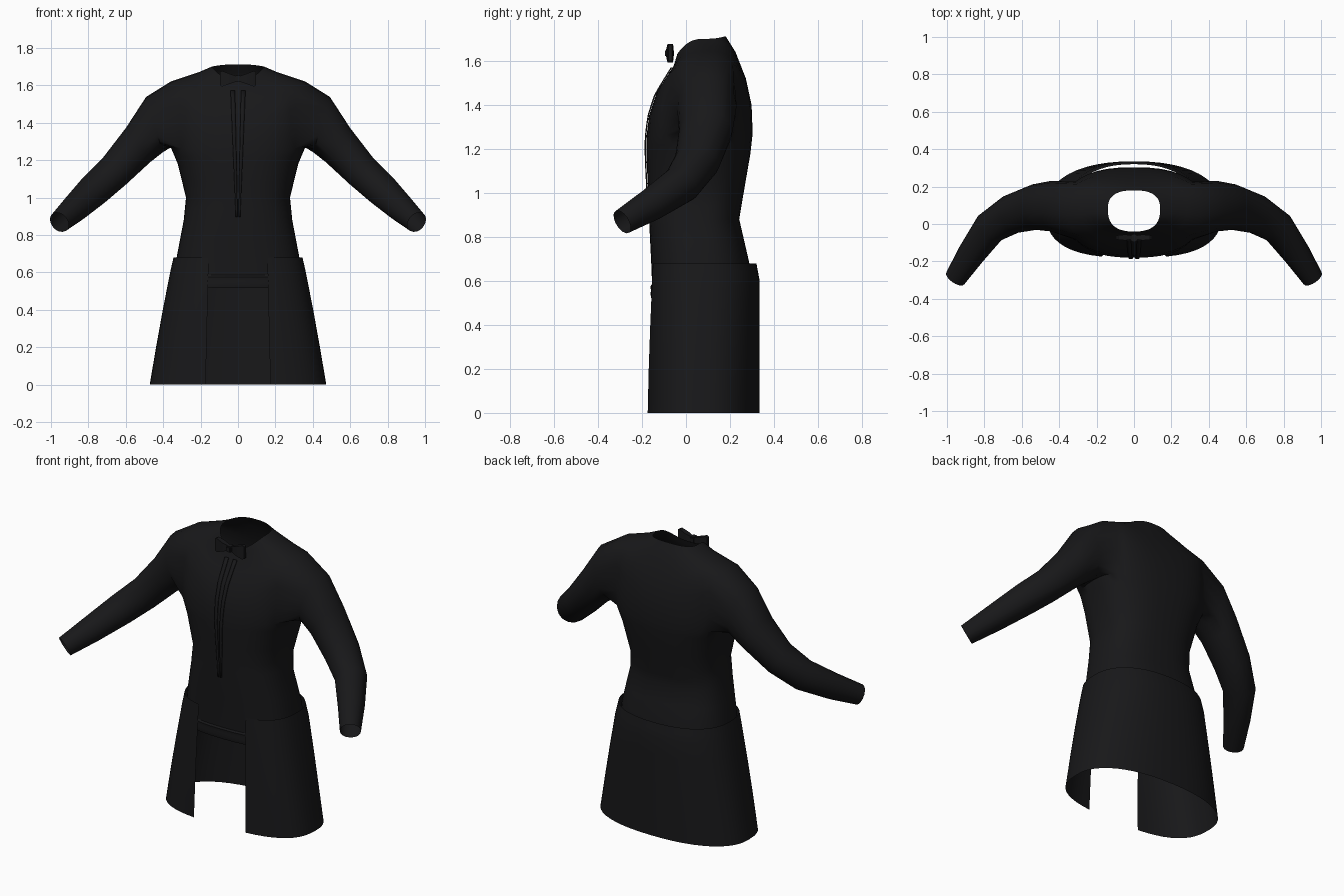
import bpy, bmesh, math
from mathutils import Vector

if "Cube" in bpy.data.objects:
    bpy.data.objects.remove(bpy.data.objects["Cube"])

mat = bpy.data.materials.new("black_cloth")
mat.diffuse_color = (0.009, 0.009, 0.010, 1)
mat.use_nodes = True
mat.node_tree.nodes["Principled BSDF"].inputs["Base Color"].default_value = mat.diffuse_color


def finish(name, bm, mirror=True, thick=0, angle=50):
    bmesh.ops.recalc_face_normals(bm, faces=bm.faces)
    me = bpy.data.meshes.new(name)
    bm.to_mesh(me)
    bm.free()
    ob = bpy.data.objects.new(name, me)
    bpy.context.collection.objects.link(ob)
    me.materials.append(mat)
    bpy.ops.object.select_all(action='DESELECT')
    ob.select_set(True)
    bpy.context.view_layer.objects.active = ob
    bpy.ops.object.shade_smooth_by_angle(angle=math.radians(angle))
    if mirror:
        m = ob.modifiers.new("mirror", 'MIRROR')
        m.use_clip = True
        m.merge_threshold = 0.0005
    if thick:
        s = ob.modifiers.new("thickness", 'SOLIDIFY')
        s.thickness = thick
        s.offset = 0
    return ob


def ring_point(key, t, pf, pb):
    """Point on half a rounded outline; t runs from -90 (front) to 90 (back) degrees."""
    a, zs, ys, yf, zf, yb, zb = key
    c, s = max(math.cos(t), 0), math.sin(t)
    p, ye, ze = (pf, yf, zf) if s < 0 else (pb, yb, zb)
    x = a * c ** p if c > 1e-6 else 0
    return Vector((x, ys + (ye - ys) * abs(s) ** p, zs + (ze - zs) * s * s))


def subdivide(keys, n):
    out = []
    for k, m in zip(keys, keys[1:]):
        out += [[u + (v - u) * i / n for u, v in zip(k, m)] for i in range(n)]
    return out + [list(keys[-1])]


def skin(bm, rows, skip=lambda r, c: False):
    vs = [[bm.verts.new(p) for p in row] for row in rows]
    for r in range(len(vs) - 1):
        for c in range(len(vs[r]) - 1):
            if not skip(r, c):
                bm.faces.new((vs[r][c], vs[r][c + 1], vs[r + 1][c + 1], vs[r + 1][c]))
    return vs


# Torso outlines: half width, side z, side y, front y, front z, back y, back z
TORSO = [
    (.14, 1.70, .08, -.04, 1.63, .18, 1.712),
    (.21, 1.67, .09, -.055, 1.58, .225, 1.64),
    (.36, 1.62, .10, -.135, 1.45, .272, 1.52),
    (.37, 1.45, .09, -.168, 1.35, .298, 1.40),
    (.36, 1.27, .08, -.180, 1.25, .303, 1.27),
    (.322, 1.18, .07, -.180, 1.17, .293, 1.18),
    (.278, 1.00, .06, -.172, 1.00, .262, 1.00),
    (.29, .88, .05, -.168, .88, .242, .88),
    (.328, .68, .06, -.158, .68, .288, .68),
    (.345, .53, .06, -.152, .53, .300, .53),
]
COLS = 20
angles = [math.radians(-90 + 180 * i / COLS) for i in range(COLS + 1)]

# Torso with armhole left open, sleeve skinned onto the armhole edge
bm = bmesh.new()
rows = [[ring_point(k, t, .78, .78) for t in angles] for k in subdivide(TORSO, 2)]
vs = skin(bm, rows, lambda r, c: 4 <= r < 8 and 6 <= c < 14)
loop = ([vs[4][c] for c in range(6, 15)] + [vs[r][14] for r in range(5, 9)]
        + [vs[8][c] for c in range(13, 5, -1)] + [vs[r][6] for r in range(7, 4, -1)])
phis = [math.atan2((v.co.z - 1.43) / .17, (v.co.y - .085) / .13) for v in loop]

# Sleeve: centre, direction, vertical radius, depth radius
SLEEVE = [
    ((.447, .095, 1.39), (.96, 0, -.29), .155, .135),
    ((.535, .09, 1.28), (.81, -.05, -.58), .112, .122),
    ((.66, .05, 1.14), (.75, -.3, -.6), .095, .105),
    ((.77, -.02, 1.04), (.6, -.6, -.55), .088, .090),
    ((.87, -.16, .945), (.5, -.74, -.45), .074, .074),
    ((.955, -.29, .868), (.5, -.74, -.45), .058, .058),
]
prev = loop
for centre, d, rz, ry in SLEEVE:
    d = Vector(d).normalized()
    up = (Vector((0, 0, 1)) - d * d.z).normalized()
    side = up.cross(d)
    cur = [bm.verts.new(Vector(centre) + side * ry * math.cos(f) + up * rz * math.sin(f))
           for f in phis]
    for i in range(len(cur)):
        j = (i + 1) % len(cur)
        bm.faces.new((prev[i], prev[j], cur[j], cur[i]))
    prev = cur
finish("coat_body", bm)

# Hem band around the torso bottom, two stepped folds
bm = bmesh.new()
band = [(.350, z, .06, -.152 - o, z, .304, z)
        for z, o in ((.585, .003), (.575, .010), (.555, .007), (.54, .010), (.515, .004))]
skin(bm, [[ring_point(k, t, .78, .78) for t in angles] for k in band])
finish("hem_band", bm, angle=30)

# Skirt, open at the front
SKIRT = [
    (.345, .68, .08, -.160, .68, .320, .68),
    (.363, .60, .08, -.163, .60, .335, .60),
    (.402, .40, .08, -.170, .40, .335, .40),
    (.438, .20, .08, -.176, .20, .335, .20),
    (.472, 0, .08, -.180, 0, .335, 0),
]
bm = bmesh.new()
rows = []
for k in subdivide(SKIRT, 2):
    edge = .157 + .016 * (1 - k[1] / .68)
    t0 = -math.acos((edge / k[0]) ** (1 / .72))
    rows.append([ring_point(k, t0 + (math.pi / 2 - t0) * i / 22, .72, .88) for i in range(23)])
skin(bm, rows)
finish("skirt", bm)


def front_y(z):
    for k, m in zip(TORSO, TORSO[1:]):
        if m[4] <= z <= k[4]:
            return k[3] + (m[3] - k[3]) * (k[4] - z) / (k[4] - m[4])
    return TORSO[0][3]


# Tapering ribbon strips down the chest
bm = bmesh.new()
rows = []
for i in range(17):
    f = i / 16
    z = 1.57 - .675 * f
    y = front_y(z) - .005
    rows.append([(.016 - .014 * f, y, z), (.040 - .028 * f, y, z)])
skin(bm, rows)
finish("chest_ribbon", bm, thick=.006)

# Bow tie: flared wing (mirrored) and knot
bm = bmesh.new()
wing = []
for x, h, w in ((.012, .016, .010), (.045, .027, .016), (.085, .042, .012), (.097, .036, .008)):
    wing.append([(x, -.072 + sy * w, 1.635 + sz * h)
                 for sy, sz in ((-1, -1), (-1, 1), (1, 1), (1, -1), (-1, -1))])
ws = skin(bm, wing)
bm.faces.new(ws[-1][:4])
bmesh.ops.remove_doubles(bm, verts=bm.verts, dist=.0001)
finish("bow_wing", bm, angle=30)

bm = bmesh.new()
bmesh.ops.create_cube(bm, size=1)
bmesh.ops.scale(bm, vec=(.036, .042, .036), verts=bm.verts)
bmesh.ops.translate(bm, vec=(0, -.075, 1.635), verts=bm.verts)
bmesh.ops.bevel(bm, geom=bm.edges[:], offset=.006, segments=2, affect='EDGES')
finish("bow_knot", bm, mirror=False)
